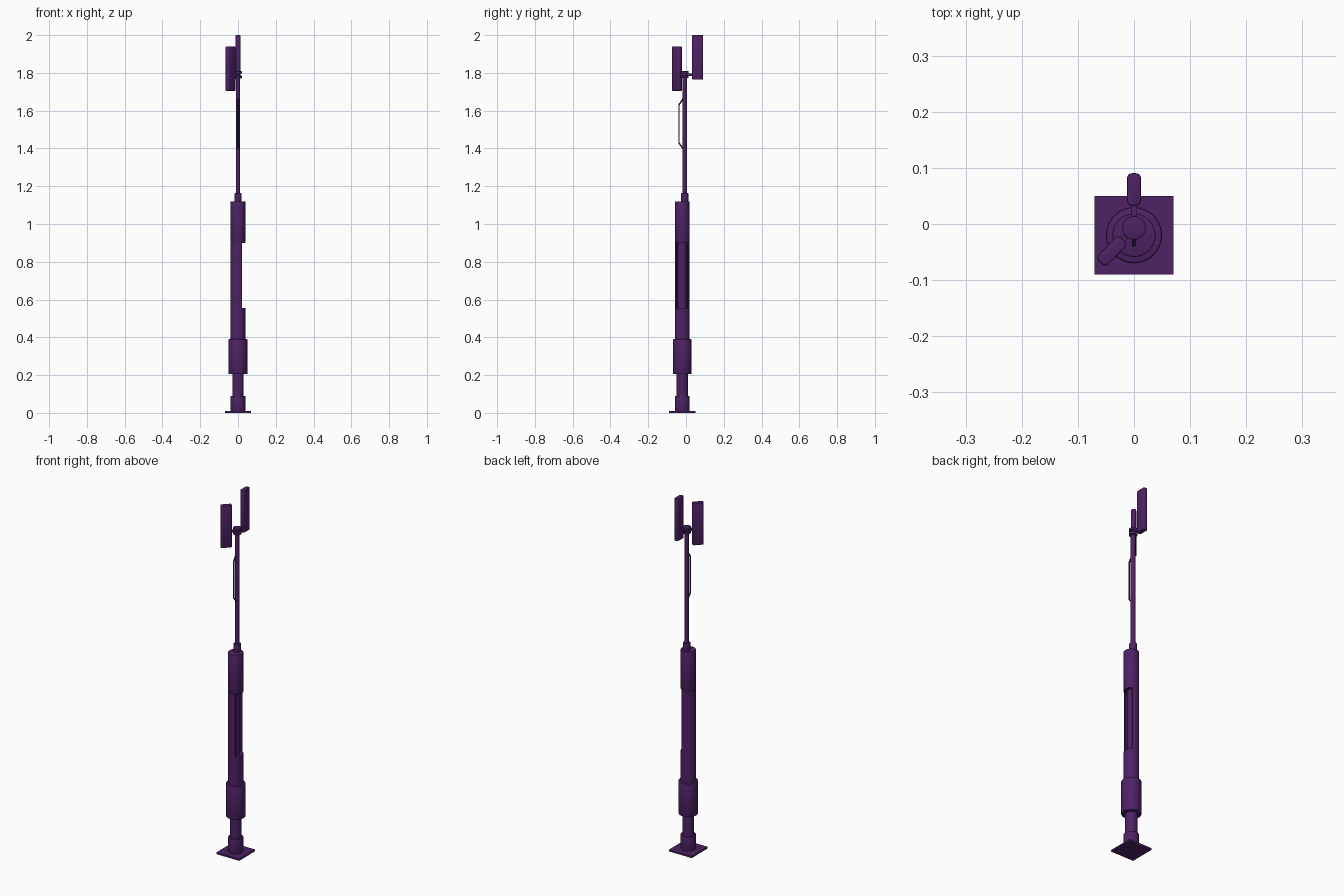
import bpy, bmesh
from math import pi, cos, sin, acos, radians
from mathutils import Matrix, Vector

if "Cube" in bpy.data.objects:
    bpy.data.objects.remove(bpy.data.objects["Cube"])

mat = bpy.data.materials.new("purple_paint")
mat.diffuse_color = (0.075, 0.016, 0.13, 1)
mat.use_nodes = True
mat.node_tree.nodes["Principled BSDF"].inputs["Base Color"].default_value = mat.diffuse_color
AX = -0.02      # y of the column axis
MY = -0.007     # y of the mast axis


def finish(name, bm, smooth=True):
    bmesh.ops.recalc_face_normals(bm, faces=bm.faces)
    me = bpy.data.meshes.new(name)
    bm.to_mesh(me)
    bm.free()
    me.materials.append(mat)
    ob = bpy.data.objects.new(name, me)
    bpy.context.collection.objects.link(ob)
    if smooth:
        bpy.ops.object.select_all(action='DESELECT')
        ob.select_set(True)
        bpy.context.view_layer.objects.active = ob
        bpy.ops.object.shade_smooth_by_angle(angle=radians(35))
    return ob


def cylinder(name, r, z0, z1, x=0, y=AX, bevel=0.0, n=40):
    bm = bmesh.new()
    bmesh.ops.create_cone(bm, cap_ends=True, segments=n, radius1=r, radius2=r, depth=z1 - z0,
                          matrix=Matrix.Translation((x, y, (z0 + z1) / 2)))
    if bevel:
        rims = [e for e in bm.edges if abs(e.verts[0].co.z - e.verts[1].co.z) < 1e-6]
        bmesh.ops.bevel(bm, geom=rims, offset=bevel, segments=2, affect='EDGES', profile=0.5)
    return finish(name, bm)


def prism(name, pts, z0, z1):
    bm = bmesh.new()
    face = bm.faces.new([bm.verts.new((x, y, z0)) for x, y in pts])
    ext = bmesh.ops.extrude_face_region(bm, geom=[face])
    bmesh.ops.translate(bm, vec=(0, 0, z1 - z0),
                        verts=[g for g in ext["geom"] if isinstance(g, bmesh.types.BMVert)])
    return finish(name, bm)


def box(name, size, loc, angle=0.0, upright=0.0, rim=0.0):
    bm = bmesh.new()
    bmesh.ops.create_cube(bm, size=1, matrix=Matrix.Diagonal((*size, 1)))
    if upright:
        es = [e for e in bm.edges if abs(e.verts[0].co.z - e.verts[1].co.z) > 0.01]
        bmesh.ops.bevel(bm, geom=es, offset=upright, segments=4, affect='EDGES', profile=0.5)
    if rim:
        es = [e for e in bm.edges if abs(e.verts[0].co.z - e.verts[1].co.z) < 1e-6]
        bmesh.ops.bevel(bm, geom=es, offset=rim, segments=2, affect='EDGES', profile=0.5)
    bm.transform(Matrix.Translation(loc) @ Matrix.Rotation(angle, 4, 'Z'))
    return finish(name, bm)


# Base plate and stacked column
box("base_plate", (0.14, 0.14, 0.01), (0, AX, 0.005))
cylinder("foot_collar", 0.0385, 0.01, 0.09, bevel=0.002)
cylinder("lower_post", 0.03, 0.085, 0.21)
cylinder("equipment_ring", 0.05, 0.205, 0.39, bevel=0.004)
cylinder("body_lower", 0.0385, 0.385, 0.555)
cylinder("body_upper", 0.0385, 0.9, 1.12, bevel=0.002)

# Open C-shaped shell with an inner core behind the opening
R, RI, CUT = 0.0385, 0.034, 0.02


def arc(r, n=36):
    a = acos(CUT / r)
    return [(r * cos(a + (2 * pi - 2 * a) * i / n), AX + r * sin(a + (2 * pi - 2 * a) * i / n))
            for i in range(n + 1)]


prism("body_shell", arc(R) + arc(RI)[::-1], 0.555, 0.9)
cylinder("inner_core", 0.0245, 0.55, 0.905, x=-0.005)

# Mast with coupling and clamp rings
cylinder("mast_coupling", 0.019, 1.115, 1.163, y=MY, bevel=0.003)
cylinder("mast", 0.0118, 1.16, 1.805, y=MY, n=24)
for i, z in enumerate((1.773, 1.797)):
    cylinder(f"clamp_ring_{i}", 0.021, z, z + 0.012, y=MY, bevel=0.002)

# Bent grab bar on the front of the mast
cu = bpy.data.curves.new("bar_path", 'CURVE')
cu.dimensions = '3D'
cu.bevel_depth = 0.004
cu.bevel_resolution = 2
cu.use_fill_caps = True
sp = cu.splines.new('POLY')
path = [(-0.014, 1.665), (-0.037, 1.632), (-0.037, 1.428), (-0.014, 1.397)]
sp.points.add(len(path) - 1)
for p, (y, z) in zip(sp.points, path):
    p.co = (0, y, z, 1)
cu.materials.append(mat)
bpy.context.collection.objects.link(bpy.data.objects.new("grab_bar", cu))

# Two panel antennas on radial arms
for name, ang, dist, z0 in (("back", pi / 2, 0.0685, 1.765), ("front_left", radians(226), 0.057, 1.705)):
    d = Vector((cos(ang), sin(ang), 0))
    c = Vector((0, MY, 0)) + d * dist
    box(f"{name}_panel", (0.058, 0.025, 0.235), (c.x, c.y, z0 + 0.1175), ang, 0.009, 0.003)
    a = Vector((0, MY, 1.791)) + d * (dist - 0.025) / 2
    box(f"{name}_arm", (dist - 0.025, 0.01, 0.014), a, ang)
